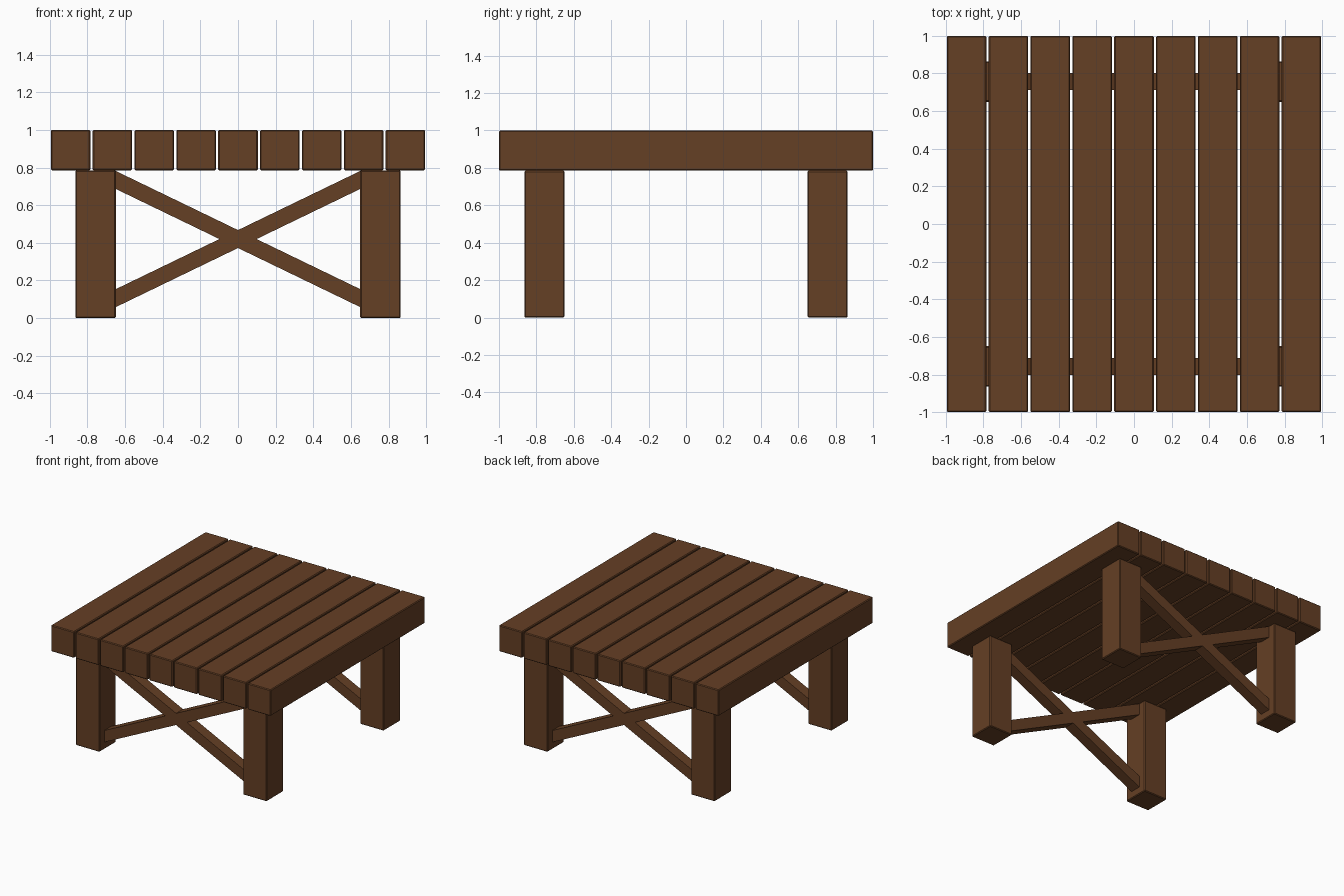
import bpy
import math

cube = bpy.data.objects.get("Cube")
if cube:
    bpy.data.objects.remove(cube, do_unlink=True)

# Single wood colour
wood = bpy.data.materials.new("brown_wood")
wood.use_nodes = True
colour = (0.13, 0.05, 0.018, 1)
wood.diffuse_color = colour
bsdf = wood.node_tree.nodes["Principled BSDF"]
bsdf.inputs["Base Color"].default_value = colour
bsdf.inputs["Roughness"].default_value = 0.8


def beam(name, size, location, tilt=0, bevel=0.006):
    """Rectangular timber with slightly chamfered edges."""
    bpy.ops.mesh.primitive_cube_add(size=1, location=location)
    obj = bpy.context.object
    obj.name = name
    obj.scale = size
    bpy.ops.object.transform_apply(location=False, rotation=False, scale=True)
    obj.rotation_euler.y = tilt
    obj.data.materials.append(wood)
    if bevel:
        mod = obj.modifiers.new("chamfer", "BEVEL")
        mod.width = bevel
        mod.segments = 1
    return obj


TOP, UNDER = 1.0, 0.785
LEG = 0.757

# Table top planks, running front to back
for i in range(9):
    beam(f"top_plank_{i + 1}", (0.21, 2, TOP - UNDER),
         ((i - 4) * 0.2225, 0, (TOP + UNDER) / 2))

# Legs and crossed braces at the front and back
for end, sy in (("front", -1), ("back", 1)):
    for side, sx in (("left", 1), ("right", -1)):
        beam(f"{end}_{side}_leg", (0.215, 0.215, UNDER),
             (sx * LEG, sy * LEG, UNDER / 2))
        beam(f"{end}_brace_up_to_{side}", (1.52, 0.09, 0.086),
             (0, sy * LEG, 0.42), tilt=-sx * math.radians(25.8), bevel=0)
